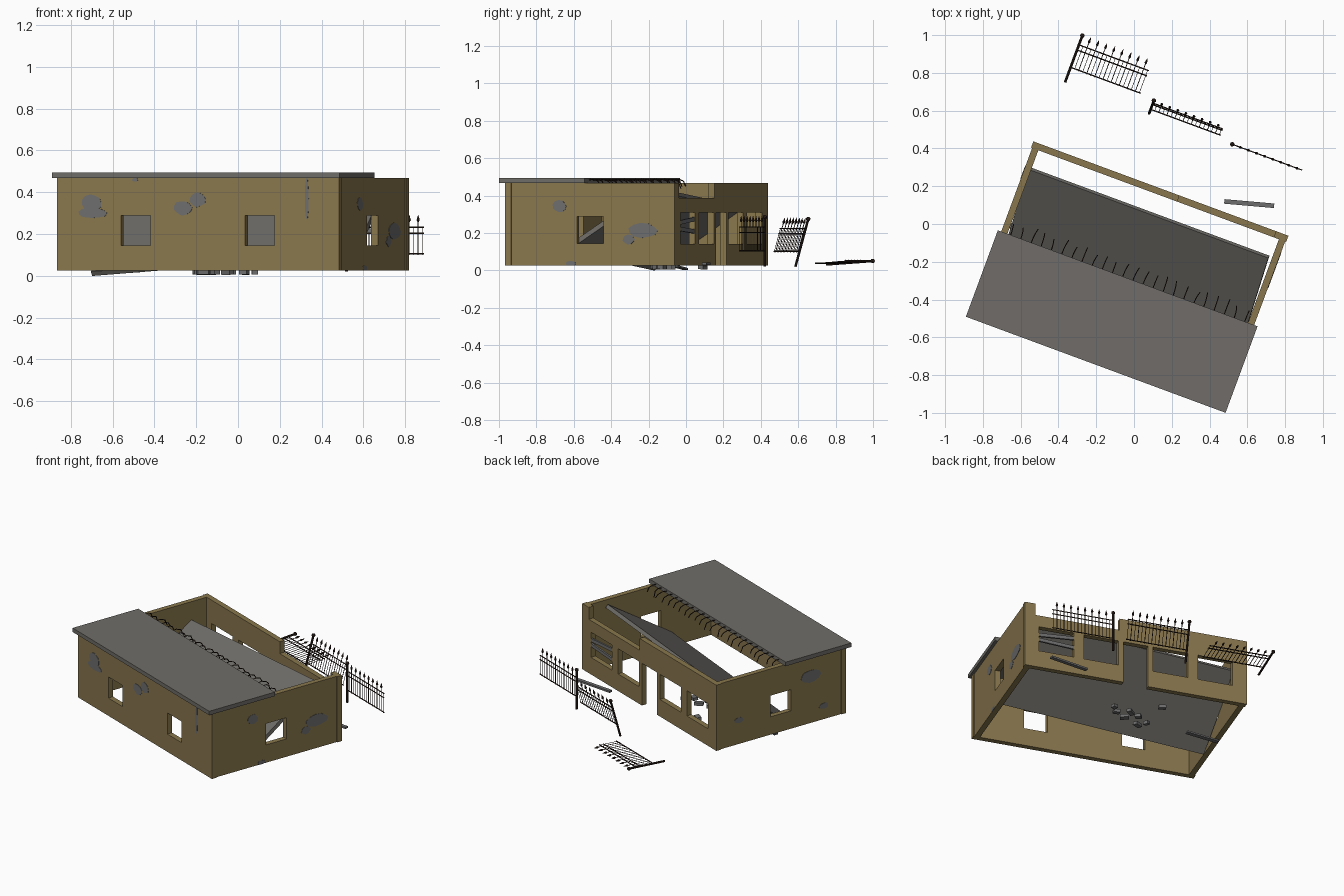
import bpy, bmesh, math, random
from mathutils import Matrix, Vector

random.seed(4)
if "Cube" in bpy.data.objects:
    bpy.data.objects.remove(bpy.data.objects["Cube"])


def material(name, rgb):
    m = bpy.data.materials.new(name)
    m.use_nodes = True
    m.diffuse_color = (*rgb, 1)
    bsdf = m.node_tree.nodes["Principled BSDF"]
    bsdf.inputs["Base Color"].default_value = (*rgb, 1)
    bsdf.inputs["Roughness"].default_value = 0.9
    return m


TAN = material("tan plaster", (0.25, 0.185, 0.075))
CONCRETE = material("roof concrete", (0.16, 0.152, 0.138))
GREY = material("bare cement", (0.155, 0.155, 0.155))
IRON = material("dark rusty iron", (0.025, 0.014, 0.01))

# The house is turned on the plot; u runs along it, v across it
TURN = Matrix.Rotation(math.radians(-20.3), 4, 'Z')
HOUSE = Matrix.Translation((-0.025, -0.265, 0)) @ TURN
HU, HV, T = 0.72, 0.4825, 0.035
Z0, Z1 = 0.025, 0.468


def finish(bm, name, mat, matrix=HOUSE):
    bmesh.ops.recalc_face_normals(bm, faces=bm.faces)
    me = bpy.data.meshes.new(name)
    bm.to_mesh(me)
    bm.free()
    me.materials.append(mat)
    ob = bpy.data.objects.new(name, me)
    bpy.context.scene.collection.objects.link(ob)
    ob.matrix_world = matrix
    return ob


def add_box(bm, size, matrix):
    bmesh.ops.create_cube(bm, size=1, matrix=matrix @ Matrix.Diagonal((*size, 1)))


def box(name, size, matrix, mat):
    bm = bmesh.new()
    add_box(bm, size, Matrix())
    return finish(bm, name, mat, matrix)


def rod(bm, p, q, r, r2=None, sides=6):
    p, q = Vector(p), Vector(q)
    rot = (q - p).to_track_quat('Z', 'Y').to_matrix().to_4x4()
    bmesh.ops.create_cone(bm, cap_ends=True, segments=sides, radius1=r,
                          radius2=r if r2 is None else r2, depth=(q - p).length,
                          matrix=Matrix.Translation((p + q) / 2) @ rot)


def wall(name, half, openings, place):
    """Panel in its own xz plane, outside at y = 0, with rectangular openings."""
    xs = sorted({-half, half, *[o[0] for o in openings], *[o[1] for o in openings]})
    zs = sorted({Z0, Z1, *[o[2] for o in openings], *[o[3] for o in openings]})
    bm = bmesh.new()
    for a, b in zip(xs, xs[1:]):
        for c, d in zip(zs, zs[1:]):
            x, z = (a + b) / 2, (c + d) / 2
            if any(o[0] < x < o[1] and o[2] < z < o[3] for o in openings):
                continue
            bm.faces.new([bm.verts.new(p) for p in
                          ((a, 0, c), (b, 0, c), (b, 0, d), (a, 0, d))])
    bmesh.ops.remove_doubles(bm, verts=bm.verts, dist=1e-5)
    bmesh.ops.recalc_face_normals(bm, faces=bm.faces)
    ret = bmesh.ops.extrude_face_region(bm, geom=bm.faces[:])
    moved = [g for g in ret["geom"] if isinstance(g, bmesh.types.BMVert)]
    bmesh.ops.translate(bm, verts=moved, vec=(0, T, 0))
    return finish(bm, name, TAN, HOUSE @ place)


def facing(deg, dist):
    return Matrix.Rotation(math.radians(deg), 4, 'Z') @ Matrix.Translation((0, -dist, 0))


FRONT, BACK = facing(0, HV), facing(180, HV)
RIGHT, LEFT = facing(90, HU - 0.006), facing(-90, HU - 0.006)


def window(x, w=0.15, low=0.145, high=0.288):
    return (x - w / 2, x + w / 2, low, high)


# Walls: the back panel is mirrored, so its broken top lies at negative x
wall("front_wall", HU, [window(-0.317), window(0.317)], FRONT)
wall("back_wall", HU, [window(x, 0.225, 0.14, 0.31) for x in (-0.515, -0.225, 0.225, 0.515)]
     + [(-0.08, 0.08, Z0, 0.31), (-0.65, -0.105, 0.388, Z1)], BACK)
for name, place in (("right_wall", RIGHT), ("left_wall", LEFT)):
    wall(name, HV - T, [window(0)], place)

# Standing half of the roof
box("standing_roof", (1.466, 0.488, 0.027), HOUSE @ Matrix.Translation((0, -0.268, 0.481)), CONCRETE)

# Fallen half of the roof, leaning inside and rolled to one side
along = Vector((1, 0, 0.075)).normalized()
down = Vector((0.05, -1, -0.66)).normalized()
normal = down.cross(along).normalized()
if normal.z < 0:
    normal = -normal
length, width = 1.355, 0.59
centre = Vector((-0.015, 0.335, 0.395)) + down * width / 2 - normal * 0.012
lean = Matrix((along, -down, normal)).transposed().to_4x4()
box("fallen_roof", (length, width, 0.025), HOUSE @ Matrix.Translation(centre) @ lean, CONCRETE)

# Bent bars sticking out of the broken roof edge
bm = bmesh.new()
for i in range(24):
    u = -0.66 + i * 1.32 / 23
    side = random.uniform(-0.012, 0.012)
    reach = random.uniform(0.055, 0.085)
    droop = random.uniform(0.02, 0.05)
    path = [(u, -0.05, 0.481), (u + side * 0.2, -0.024 + reach * 0.4, 0.487),
            (u + side * 0.6, -0.024 + reach * 0.8, 0.477),
            (u + side, -0.024 + reach, 0.481 - droop)]
    for p, q in zip(path, path[1:]):
        rod(bm, p, q, 0.003)
finish(bm, "roof_bars", IRON)


# Patches where the plaster has fallen off: x, z, width, height
def patches(name, place, spots):
    bm = bmesh.new()
    for x, z, w, h in spots:
        ring = []
        for k in range(11):
            a, r = k * math.tau / 11, random.uniform(0.88, 1.08)
            height = min(z + h / 2 * r * math.sin(a), Z1)
            ring.append(bm.verts.new((x + w / 2 * r * math.cos(a), -0.002, max(height, Z0))))
        bm.faces.new(ring)
    ret = bmesh.ops.extrude_face_region(bm, geom=bm.faces[:])
    moved = [g for g in ret["geom"] if isinstance(g, bmesh.types.BMVert)]
    bmesh.ops.translate(bm, verts=moved, vec=(0, 0.003, 0))
    finish(bm, name, GREY, HOUSE @ place)


patches("front_patches", FRONT, [(-0.54, 0.35, 0.1, 0.08), (-0.54, 0.3, 0.15, 0.05),
                                 (-0.075, 0.325, 0.1, 0.07), (0, 0.365, 0.09, 0.07),
                                 (0.556, 0.37, 0.02, 0.21), (-0.32, 0.46, 0.03, 0.02)])
patches("right_patches", RIGHT, [(-0.176, 0.343, 0.075, 0.065), (0.3, 0.213, 0.16, 0.08),
                                 (0.22, 0.165, 0.07, 0.05), (-0.11, 0.035, 0.06, 0.03)])
patches("left_patches", LEFT, [(0.222, 0.34, 0.15, 0.08), (-0.31, 0.185, 0.07, 0.04),
                               (0.32, 0.115, 0.07, 0.04)])


# Planks: position, length and turn in the world
def plank(name, at, size, turn, tilt=0):
    box(name, size, Matrix.Translation(at) @ Matrix.Rotation(math.radians(turn), 4, 'Z')
        @ Matrix.Rotation(math.radians(tilt), 4, 'Y'), GREY)


plank("yard_plank", (0.61, 0.108, 0.035), (0.265, 0.024, 0.012), -5)
plank("floor_plank", (-0.57, -0.03, 0.015), (0.21, 0.03, 0.01), -15, -4)
for i, z in enumerate((0.265, 0.215)):
    box("window_board_%d" % i, (0.25, 0.012, 0.022),
        HOUSE @ Matrix.Translation((0.51, 0.475, z)) @ Matrix.Rotation(0.08 - 0.14 * i, 4, 'Y'), GREY)

# Rubble scattered on the floor
bm = bmesh.new()
for x, y in ((-0.2, -0.12), (-0.15, 0.09), (-0.11, -0.09), (-0.05, -0.15),
             (-0.04, -0.08), (0.03, -0.13), (0.08, -0.09), (-0.17, -0.17)):
    size = [random.uniform(0.03, 0.06), random.uniform(0.025, 0.04), 0.02]
    add_box(bm, size, Matrix.Translation((x, y, 0.016))
            @ Matrix.Rotation(random.uniform(0, 3), 4, 'Z')
            @ Matrix.Rotation(random.uniform(-0.15, 0.15), 4, 'X'))
finish(bm, "rubble", GREY, Matrix())


# Iron fence panels: one post, three rails, spear bars and thin bars between
def fence(name, at, lean_deg):
    bm = bmesh.new()
    end = 0.395
    rod(bm, (0, 0, 0), (0, 0, 0.255), 0.007, sides=8)
    bmesh.ops.create_icosphere(bm, subdivisions=2, radius=0.012,
                               matrix=Matrix.Translation((0, 0, 0.265)))
    for z in (0.085, 0.183, 0.212):
        rod(bm, (0, 0, z), (end, 0, z), 0.0035)
    for i in range(1, 18):
        x = i * end / 17.3
        if i % 2:
            rod(bm, (x, 0, 0.08), (x, 0, 0.212), 0.0016)
        else:
            rod(bm, (x, 0, 0.08), (x, 0, 0.245), 0.0024)
            rod(bm, (x, 0, 0.238), (x, 0, 0.247), 0.003, 0.008)
            rod(bm, (x, 0, 0.247), (x, 0, 0.272), 0.008, 0.0005)
    finish(bm, name, IRON, Matrix.Translation(at) @ TURN
           @ Matrix.Rotation(math.radians(-lean_deg), 4, 'X'))


fence("upright_fence", (0.52, 0.422, 0.02), 0)
fence("leaning_fence", (0.08, 0.585, 0.02), 16)
fence("fallen_fence", (-0.365, 0.75, 0.032), 86)
